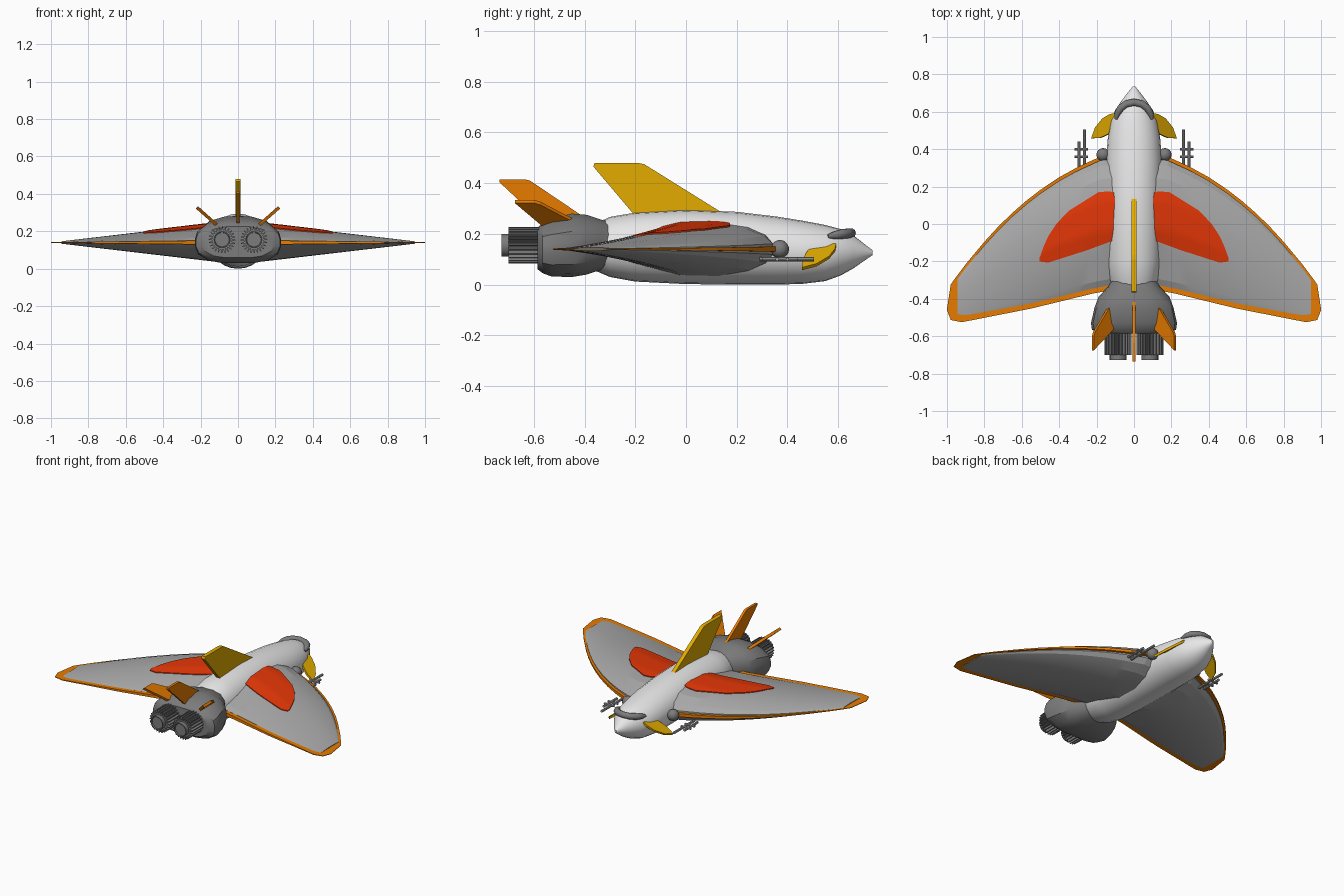
import bpy, bmesh, math
from mathutils import Vector

if "Cube" in bpy.data.objects:
    bpy.data.objects.remove(bpy.data.objects["Cube"])


def mat(name, r, g, b):
    m = bpy.data.materials.new(name)
    m.diffuse_color = (r, g, b, 1)
    m.use_nodes = True
    m.node_tree.nodes["Principled BSDF"].inputs["Base Color"].default_value = m.diffuse_color
    return m


WHITE = mat("hull_white", .80, .80, .80)
LIGHT = mat("panel_grey", .40, .40, .40)
DARK = mat("dark_grey", .20, .20, .20)
ORANGE = mat("trim_orange", .80, .20, 0)
YELLOW = mat("fin_yellow", .76, .41, 0)
RED = mat("panel_red", .78, .038, .002)


def finish(name, bm, mats, mirror=False, smooth=None):
    bmesh.ops.recalc_face_normals(bm, faces=bm.faces)
    me = bpy.data.meshes.new(name)
    bm.to_mesh(me)
    bm.free()
    ob = bpy.data.objects.new(name, me)
    bpy.context.collection.objects.link(ob)
    for m in mats:
        me.materials.append(m)
    if smooth:
        bpy.ops.object.select_all(action='DESELECT')
        ob.select_set(True)
        bpy.context.view_layer.objects.active = ob
        bpy.ops.object.shade_smooth_by_angle(angle=math.radians(smooth))
    if mirror:
        md = ob.modifiers.new("mirror", 'MIRROR')
        md.use_mirror_merge = False
    return ob


def loft(bm, rings):
    """Skin closed rings of points and cap both ends."""
    vs = [[bm.verts.new(p) for p in r] for r in rings]
    n = len(vs[0])
    for i in range(len(vs) - 1):
        for j in range(n):
            k = (j + 1) % n
            bm.faces.new((vs[i][j], vs[i][k], vs[i + 1][k], vs[i + 1][j]))
    bm.faces.new(vs[0])
    bm.faces.new(vs[-1])


def plate(name, pts, thick, material, mirror=False):
    """Flat plate from a 3D outline, thickened both ways along its normal."""
    pts = [Vector(p) for p in pts]
    n = (pts[1] - pts[0]).cross(pts[2] - pts[0]).normalized() * thick / 2
    bm = bmesh.new()
    loft(bm, [[p - n for p in pts], [p + n for p in pts]])
    return finish(name, bm, [material], mirror)


def tube(bm, path, r, sides=10):
    """Tube of radius r (or list of radii) along a path lying near horizontal."""
    path = [Vector(p) for p in path]
    rs = r if isinstance(r, list) else [r] * len(path)
    rings = []
    for i, p in enumerate(path):
        d = path[min(i + 1, len(path) - 1)] - path[max(i - 1, 0)]
        u = d.cross(Vector((0, 0, 1))).normalized()
        w = u.cross(d).normalized()
        rings.append([p + rs[i] * (u * math.cos(a) + w * math.sin(a))
                      for a in (2 * math.pi * k / sides for k in range(sides))])
    loft(bm, rings)


def lerp(table, x):
    if x <= table[0][0]:
        return table[0][1]
    for (a, p), (b, q) in zip(table, table[1:]):
        if x <= b:
            return p + (q - p) * (x - a) / (b - a)
    return table[-1][1]


# Fuselage: rounded sections (y, half width, bottom, top)
SECT = [(-.37, .10, .06, .235), (-.30, .13, .03, .267), (-.2, .145, .012, .284),
        (0, .15, .002, .295), (.2, .15, 0, .287), (.36, .148, 0, .268),
        (.46, .14, .003, .252), (.55, .125, .014, .235), (.61, .10, .036, .219),
        (.66, .066, .064, .194), (.70, .036, .092, .163), (.735, .007, .116, .136)]
bm = bmesh.new()
loft(bm, [[(w * math.cos(a), y, (lo + hi) / 2 + (hi - lo) / 2 * math.sin(a))
           for a in (math.tau * k / 24 for k in range(24))] for y, w, lo, hi in SECT])
finish("fuselage", bm, [WHITE], smooth=35)

# Cockpit visor: curved band wrapped round the nose
bm = bmesh.new()
half = [(.096, .56, .190), (.088, .59, .195), (.071, .62, .2), (.041, .642, .202)]
path = half + [(0, .65, .203)] + [(-x, y, z) for x, y, z in reversed(half)]
tube(bm, path, [.008, .017, .02, .02, .02, .02, .02, .017, .008])
finish("cockpit_visor", bm, [DARK], smooth=50)

# Rear engine housing: chamfered sections (y, half width, bottom, top)
bm = bmesh.new()
rings = []
for y, w, lo, hi in [(-.27, .10, .09, .24), (-.33, .135, .06, .255), (-.39, .19, .04, .275),
                     (-.45, .212, .03, .28), (-.53, .23, .032, .262), (-.565, .225, .045, .245),
                     (-.585, .19, .06, .225)]:
    h = hi - lo
    q = [(.32 * w, hi), (.72 * w, hi - .1 * h), (.95 * w, hi - .28 * h), (w, hi - .45 * h),
         (w, hi - .62 * h), (.93 * w, lo + .2 * h), (.68 * w, lo + .05 * h), (.4 * w, lo)]
    rings.append([(x, y, z) for x, z in q] + [(-x, y, z) for x, z in reversed(q)])
loft(bm, rings)
finish("engine_housing", bm, [DARK], smooth=30)

# Engines: ribbed drums with round nozzles
bm = bmesh.new()
N = 96
gear = [(.072 if k % 4 < 2 else .052, math.tau * k / N) for k in range(N)]
loft(bm, [[(.085 + r * math.cos(a), y, .155 + r * math.sin(a)) for r, a in gear]
          for y in (-.58, -.70)])
finish("engine_drum", bm, [DARK], mirror=True)
bm = bmesh.new()
loft(bm, [[(.085 + r * math.cos(a), y, .155 + r * math.sin(a))
           for a in (math.tau * k / 20 for k in range(20))]
          for y, r in ((-.57, .045), (-.728, .045), (-.728, .04), (-.72, .038))])
finish("engine_nozzle", bm, [DARK], mirror=True, smooth=30)

# Wing planform: leading and trailing edge as y over x
LE = [(.05, .37), (.18, .36), (.3, .305), (.4, .25), (.5, .183), (.575, .125), (.65, .06),
      (.725, -.013), (.8, -.095), (.9, -.215), (.96, -.295), (.98, -.325), (1.0, -.455)]
TE = [(.05, -.34), (.22, -.372), (.55, -.452), (.92, -.525), (.98, -.513), (1.0, -.46)]
PROFILE = [(0, .22), (.045, .55), (.15, .83), (.33, 1), (.55, .97), (.75, .66), (.95, .30), (1, .12)]


def edges(x):
    return lerp(LE, x) - .02, lerp(TE, x) + .027


def wing_h(x, c):
    return .117 * (1 - x) * lerp(PROFILE, c)


# Wing body: faceted lens
bm = bmesh.new()
rings = []
for x in [.05, .11, .18, .24, .3, .4, .5, .575, .65, .725, .8, .85, .9, .945]:
    a, b = edges(x)
    top = [(x, a + (b - a) * c, .14 + wing_h(x, c)) for c, p in PROFILE]
    rings.append(top + [(x, y, .28 - z) for x, y, z in reversed(top)])
loft(bm, rings)
finish("wing", bm, [LIGHT], mirror=True, smooth=12)

# Orange rim: plate a little larger than the wing, thinning to the tip
outline = LE + TE[::-1]
bm = bmesh.new()
loft(bm, [[(x, y, .14 + s * (.0015 + .011 * (1 - x))) for x, y in outline] for s in (-1, 1)])
finish("wing_rim", bm, [ORANGE], mirror=True)

# Red panels laid on the wing tops
R_TOP = [(.10, .165), (.13, .175), (.19, .17), (.35, .07), (.42, -.005), (.47, -.085), (.505, -.18)]
R_LOW = [(.10, -.075), (.12, -.092), (.25, -.14), (.46, -.207), (.505, -.2)]
bm = bmesh.new()
grid = []
for i in range(19):
    x = .10 + .405 * i / 18
    a, b = edges(x)
    y0, y1 = lerp(R_TOP, x), lerp(R_LOW, x)
    col = []
    for j in range(13):
        y = y0 + (y1 - y0) * j / 12
        col.append((x, y, .14 + wing_h(x, (y - a) / (b - a))))
    grid.append([(x, y, z + .006) for x, y, z in col] + [(x, y, z - .002) for x, y, z in reversed(col)])
loft(bm, grid)
finish("wing_red_panel", bm, [RED], mirror=True, smooth=20)

# Fins
plate("dorsal_fin", [(0, -.36, .48), (0, -.365, .465), (0, -.2, .27), (0, .14, .285),
                     (0, -.165, .475), (0, -.19, .48)], .026, YELLOW)
plate("tail_fin", [(0, -.735, .415), (0, -.735, .403), (0, -.56, .24), (0, -.40, .265),
                   (0, -.615, .41), (0, -.635, .415)], .017, ORANGE)
plate("canted_tail_fin", [(.115, -.41, .235), (.115, -.565, .235), (.22, -.675, .328),
                          (.22, -.60, .328), (.212, -.575, .321)], .017, ORANGE, mirror=True)

# Canards: drooping plates beside the nose
CAN = [(.10, .592), (.125, .588), (.165, .565), (.205, .515), (.225, .458), (.18, .46), (.14, .478), (.10, .51)]
plate("canard", [(x, y, .145 - (x - .115) * .75) for x, y in reversed(CAN)], .014, YELLOW, mirror=True)

# Gun pods: ball mounts and twin barrels with cross bars
bm = bmesh.new()
bmesh.ops.create_uvsphere(bm, u_segments=16, v_segments=10, radius=.036)
bmesh.ops.translate(bm, verts=bm.verts, vec=(.165, .37, .14))
finish("gun_mount", bm, [DARK], mirror=True, smooth=40)
bm = bmesh.new()
tube(bm, [(.265, .29, .1), (.265, .505, .1)], .008, 8)
tube(bm, [(.295, .30, .1), (.295, .44, .1)], .008, 8)
for y in (.36, .40):
    tube(bm, [(.245, y, .1), (.317, y, .1)], .007, 8)
finish("gun_barrels", bm, [LIGHT], mirror=True, smooth=40)
